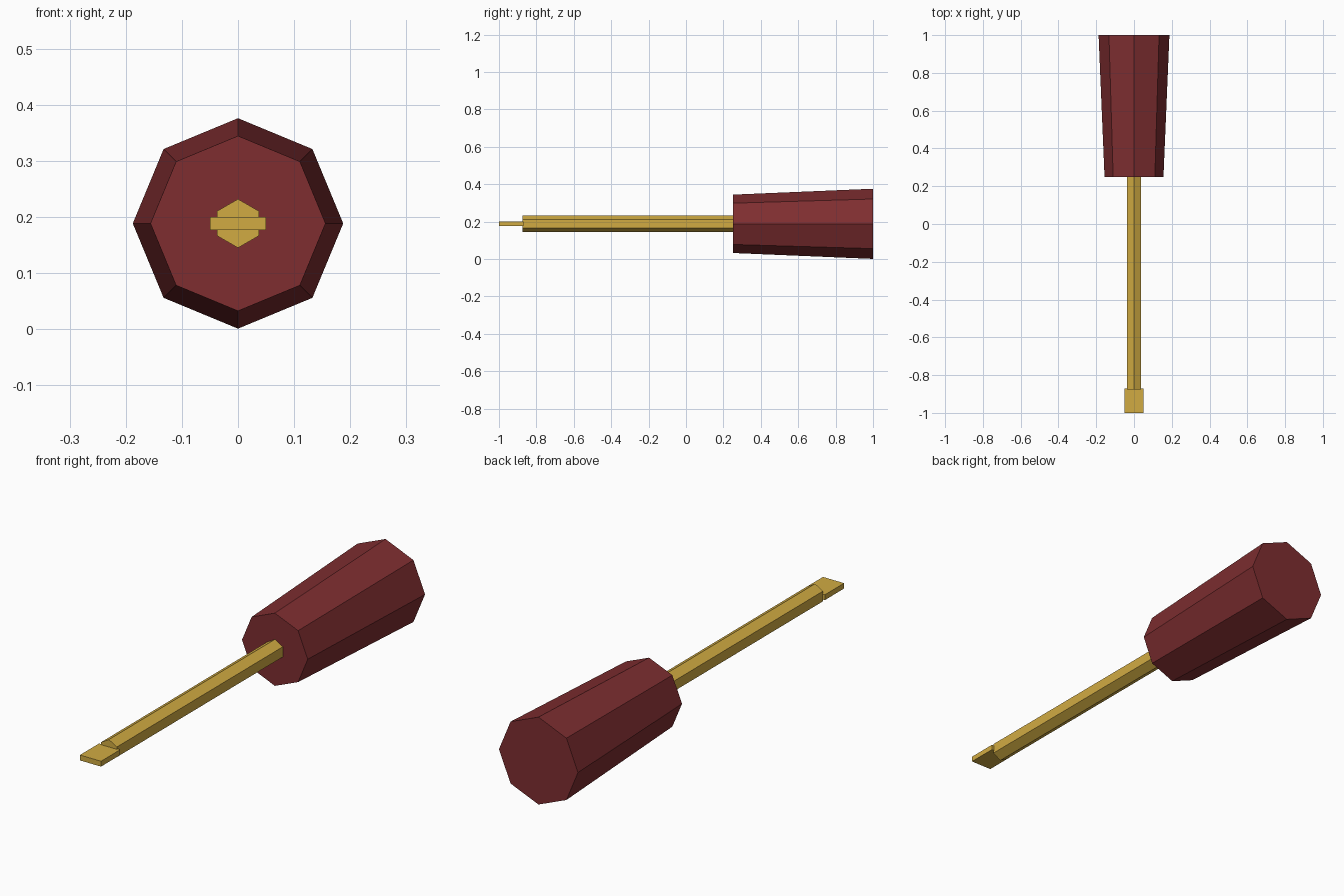
import bpy, bmesh, math

if "Cube" in bpy.data.objects:
    bpy.data.objects.remove(bpy.data.objects["Cube"])

AXIS_Z = 0.1885


def material(name, color):
    m = bpy.data.materials.new(name)
    m.diffuse_color = (*color, 1)
    m.use_nodes = True
    m.node_tree.nodes["Principled BSDF"].inputs["Base Color"].default_value = m.diffuse_color
    return m


def loft(name, front, back, y0, y1, mat):
    """Capped flat-sided solid between two matching (x, z) outlines along y."""
    bm = bmesh.new()
    a = [bm.verts.new((x, y0, z + AXIS_Z)) for x, z in front]
    b = [bm.verts.new((x, y1, z + AXIS_Z)) for x, z in back]
    bm.faces.new(a)
    bm.faces.new(b[::-1])
    n = len(a)
    for i in range(n):
        j = (i + 1) % n
        bm.faces.new((a[i], b[i], b[j], a[j]))
    bmesh.ops.recalc_face_normals(bm, faces=bm.faces)
    mesh = bpy.data.meshes.new(name)
    bm.to_mesh(mesh)
    bm.free()
    mesh.materials.append(mat)
    obj = bpy.data.objects.new(name, mesh)
    bpy.context.collection.objects.link(obj)
    return obj


def polygon(sides, r):
    # first corner points straight up
    return [(r * math.sin(2 * math.pi * i / sides), r * math.cos(2 * math.pi * i / sides))
            for i in range(sides)]


red = material("dark_red", (0.21, 0.027, 0.03))
brass = material("brass", (0.64, 0.41, 0.055))

# Tapered octagonal handle
loft("handle", polygon(8, 0.156), polygon(8, 0.1875), 0.25, 1.0, red)

# Hexagonal shaft
shaft = polygon(6, 0.0435)
loft("shaft", shaft, shaft, -0.875, 0.255, brass)

# Flat blade tip
blade = [(-0.05, -0.0115), (0.05, -0.0115), (0.05, 0.0115), (-0.05, 0.0115)]
loft("blade_tip", blade, blade, -1.0, -0.87, brass)
